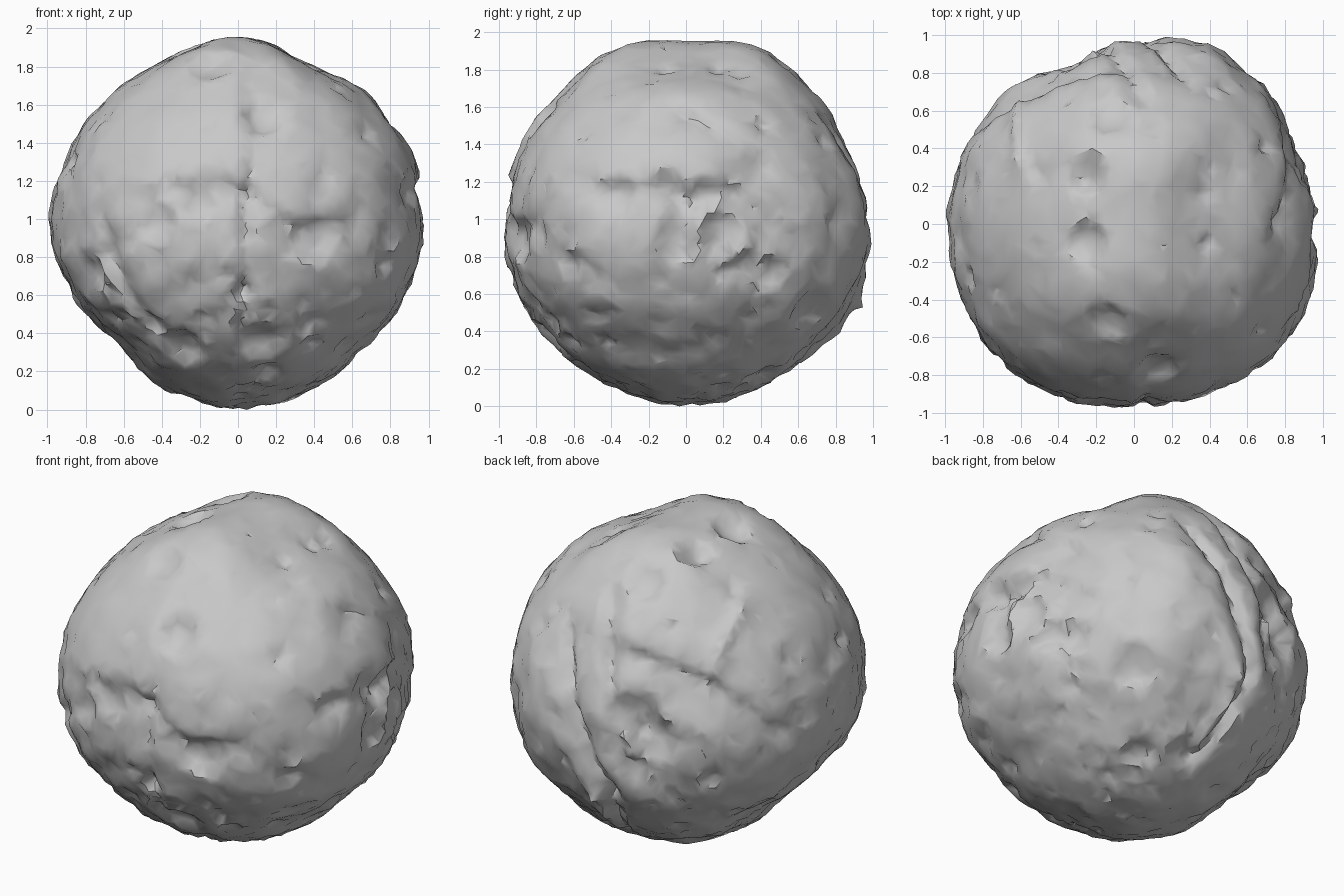
import bpy, bmesh, math, random
from mathutils import Vector, noise

random.seed(7)
if "Cube" in bpy.data.objects:
    bpy.data.objects.remove(bpy.data.objects["Cube"], do_unlink=True)

# Outline radii at even steps around the y, x and z axes
ROUND_Y = [.96, .99, .96, .91, .98, .94, .95, .96, .98, .93, .88, .93, .96, .94, .92, .95]
ROUND_X = [.96, .95, .98, 1.02, .98, 1.01, .97, .98, .97, .96, .95, .94, .96, .95, .95, .98]
ROUND_Z = [.97, .95, .99, 1.02, .96, .91, .96, .98, .98, .99, 1.01, 1, .97, .98, 1.01, 1.01]

# Facings as azimuth and elevation in degrees
FRONT, SIDE, TOP = (-90, 0), (0, 0), (-90, 90)
BACK_HIGH, BACK_LOW = (127, 30), (53, -30)


def aim(facing, u, v):
    """Unit direction of a spot placed across and up on a facing."""
    azimuth, elevation = (math.radians(angle) for angle in facing)
    right = Vector((-math.sin(azimuth), math.cos(azimuth), 0))
    out = Vector((right.y, -right.x, 0)) * math.cos(elevation)
    out.z = math.sin(elevation)
    depth = math.sqrt(max(.02, 1 - u * u - v * v))
    return (right * u + out.cross(right) * v + out * depth).normalized()


def arcs(facing, depth, *points):
    """Great-circle arcs along a path: start, end, normal, depth."""
    spots = [aim(facing, u, v) for u, v in points]
    return [(p, q, p.cross(q).normalized(), depth) for p, q in zip(spots, spots[1:])]


def pit(spot, radius):
    return spot, radius, radius * .36


def pit_row(facing, radius, *points):
    """Craters of one size on a facing."""
    return [pit(aim(facing, u, v), radius) for u, v in points]


# Main craters, grouped by size
pits = pit_row(FRONT, .13, (.41, -.08), (-.3, -.67), (.13, -.63))
pits += pit_row(FRONT, .1, (-.22, .1), (-.42, .02), (-.76, -.25), (.15, -.82))
pits += pit_row(FRONT, .07, (-.36, .2), (-.45, -.55), (.4, -.53), (.4, -.65), (.76, -.2))
pits += pit_row(SIDE, .1, (-.37, .18), (-.1, .2), (.1, .17), (.35, -.23))
pits += pit_row(SIDE, .13, (-.05, -.08), (.2, -.06), (.68, -.46))
pits += pit_row(SIDE, .06, (.2, -.64), (.35, -.53), (-.6, -.24), (-.45, -.67))
pits += pit_row(TOP, .12, (-.13, .57), (-.25, .27), (-.26, -.1), (-.15, -.52), (.13, -.8))
pits += pit_row(TOP, .06, (.1, .5), (.42, .3), (.4, .18))
pits += pit_row(BACK_HIGH, .16, (-.24, -.49), (-.34, -.33))
pits += pit_row(BACK_HIGH, .07, (.06, .62), (-.3, 0), (.58, 0), (.1, -.7))
pits += pit_row(BACK_LOW, .1, (0, -.48), (.25, -.46), (.79, .1), (-.4, .2), (-.8, .4))

# Small scattered pits, more of them on the lower half
for _ in range(150):
    spot = Vector((random.gauss(0, 1), random.gauss(0, 1), random.gauss(-.5, 1)))
    pits.append(pit(spot.normalized(), random.uniform(.025, .06)))

# Ledges drop away below a path drawn left to right
ledges = arcs(FRONT, .035, (-.5, .2), (0, .26), (.3, .05), (.6, .05))
ledges += arcs(FRONT, .03, (.03, .2), (.03, .75))
ledges += arcs(SIDE, .035, (-.45, .23), (.25, .24), (.6, 0))
ledges += arcs(SIDE, .035, (0, .65), (.45, .38), (.6, .2))
ledges += arcs(BACK_HIGH, .04, (-.42, .13), (.1, -.1), (.55, -.38))

# Cracks cut in, and ridges of negative depth stand out
grooves = arcs(FRONT, .035, (.05, .2), (.03, -.55))
grooves += arcs(FRONT, .04, (-.7, 0), (-.5, -.5))
grooves += arcs(BACK_HIGH, .04, (-.45, .35), (-.43, -.5))
grooves += arcs(BACK_HIGH, -.03, (.1, -.1), (.3, .3))
grooves += arcs(BACK_LOW, .05, (.28, .85), (.64, 0), (.33, -.5))
grooves += arcs(BACK_LOW, -.03, (.45, .35), (.55, 0), (.4, -.35))


def along(direction, start, end):
    """Fade from one inside an arc to zero beyond its ends."""
    if direction.dot(start + end) <= 0:
        return 0
    span = end - start
    t = (direction - start).dot(span) / span.length_squared
    overshoot = max(0, -t, t - 1) * span.length
    return max(0, 1 - overshoot / .15)


def outline(radii, across, up):
    """Smoothly blended radius on one outline ring."""
    step = math.atan2(up, across) / math.tau * len(radii)
    index = math.floor(step)
    blend = step - index
    blend *= blend * (3 - 2 * blend)
    here, following = radii[index % len(radii)], radii[(index + 1) % len(radii)]
    return here + (following - here) * blend


def base_radius(d):
    """Mix the three rings, favouring whichever is nearest."""
    rings = ((ROUND_Y, d.y, d.x, d.z), (ROUND_X, d.x, d.y, d.z), (ROUND_Z, d.z, d.x, d.y))
    weights = [(off * off + .03) ** -2 for _, off, _, _ in rings]
    mixed = sum(weight * outline(radii, across, up)
                for weight, (radii, _, across, up) in zip(weights, rings))
    return mixed / sum(weights)


def surface(d):
    """Point of the rock in a given direction."""
    radius = base_radius(d) + .005
    # Lumps and fine roughness, calmer near the top
    rough = .6 if d.z > .3 else 1
    radius += rough * (.018 * noise.noise(d * 6.5) + .014 * noise.noise(d * 14))
    # Bowls with raised rims
    for spot, size, depth in pits:
        reach = (d - spot).length / size
        if reach < 1:
            radius -= depth * (1 - reach ** 3)
        elif reach < 1.5:
            radius += depth * .2 * (1.5 - reach)
    for start, end, normal, depth in ledges:
        below = -d.dot(normal)
        if 0 < below < .3:
            fall = min(1, below / .04) * (1 - below / .3)
            radius -= depth * along(d, start, end) * fall
    for start, end, normal, depth in grooves:
        offset = abs(d.dot(normal))
        if offset < .06:
            radius -= depth * along(d, start, end) * (1 - offset / .06)
    return d * radius


# Rock body
bm = bmesh.new()
bmesh.ops.create_icosphere(bm, subdivisions=6, radius=1)
bm.verts.ensure_lookup_table()
for vert in bm.verts:
    vert.co = surface(vert.co.normalized())
ground = min(vert.co.z for vert in bm.verts)
bmesh.ops.translate(bm, verts=bm.verts, vec=(0, 0, -ground))
mesh = bpy.data.meshes.new("asteroid_body")
bm.to_mesh(mesh)
bm.free()
body = bpy.data.objects.new("asteroid_body", mesh)
bpy.context.collection.objects.link(body)

# Grey stone
grey = (.58, .58, .58, 1)
stone = bpy.data.materials.new("grey_stone")
stone.use_nodes = True
stone.diffuse_color = grey
stone.node_tree.nodes["Principled BSDF"].inputs["Base Color"].default_value = grey
mesh.materials.append(stone)

# Chiselled planes with soft shading and sharp breaks
chisel = body.modifiers.new("chisel", "DECIMATE")
chisel.ratio = .4
bpy.context.view_layer.objects.active = body
body.select_set(True)
bpy.ops.object.modifier_apply(modifier="chisel")
bpy.ops.object.shade_smooth_by_angle(angle=math.radians(40))
